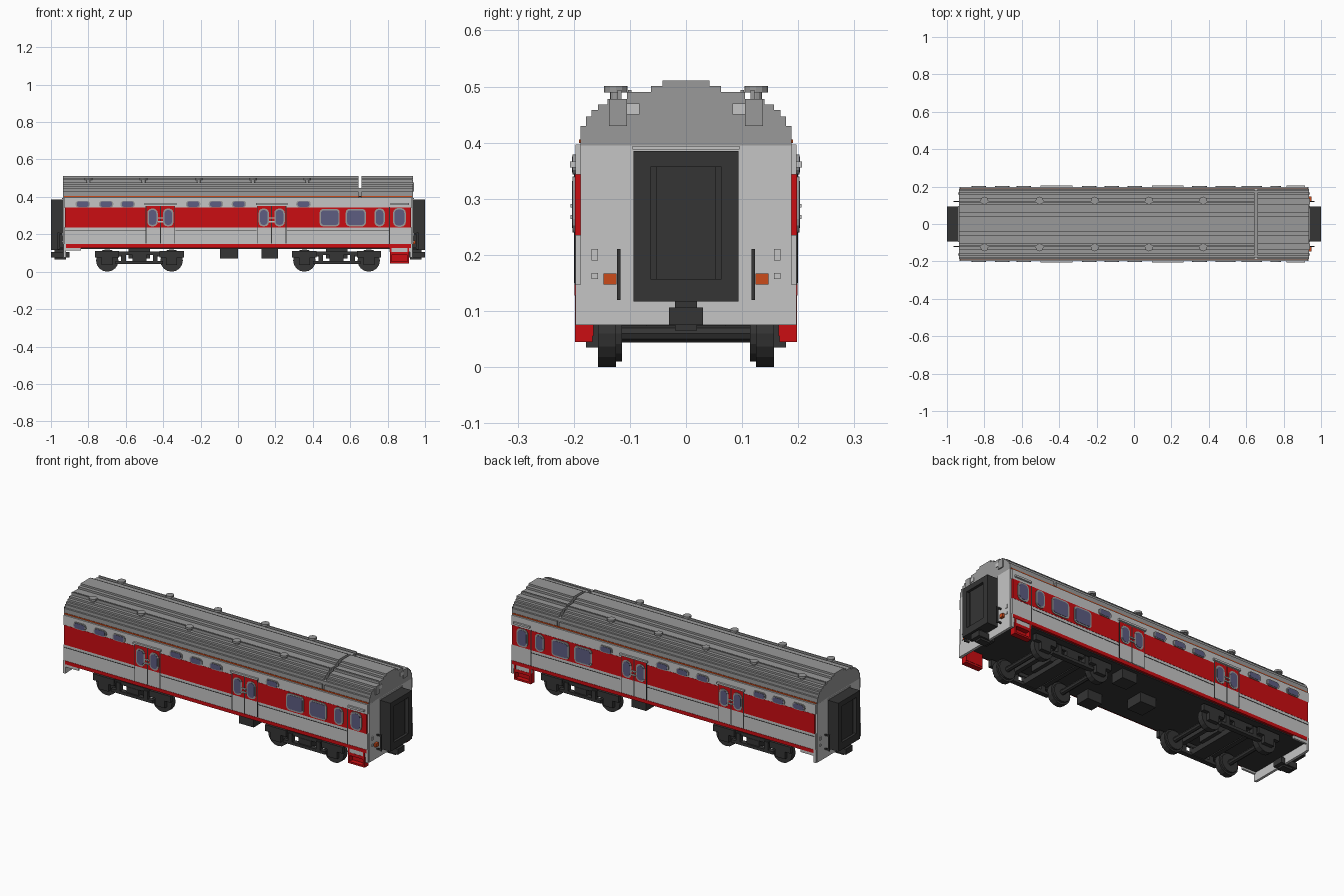
import bpy, bmesh, math
from mathutils import Matrix, Vector


def mat(name, r, g, b):
    m = bpy.data.materials.new(name)
    m.diffuse_color = (r, g, b, 1)
    return m


LIGHT = mat("light_grey", 0.56, 0.56, 0.56)
ROOF = mat("roof_grey", 0.32, 0.32, 0.32)
RED = mat("red", 0.60, 0.004, 0.006)
DARK = mat("charcoal", 0.035, 0.035, 0.035)
GLASS = mat("window_glass", 0.11, 0.11, 0.22)
ORANGE = mat("orange", 0.60, 0.07, 0.01)


def finish(name, bm, material):
    bmesh.ops.recalc_face_normals(bm, faces=bm.faces)
    me = bpy.data.meshes.new(name)
    bm.to_mesh(me)
    bm.free()
    me.materials.append(material)
    ob = bpy.data.objects.new(name, me)
    bpy.context.collection.objects.link(ob)
    return ob


def boxes(name, material, items, mx=False, my=False):
    """Boxes given as (x0, x1, y0, y1, z0, z1), optionally mirrored in x and y."""
    bm = bmesh.new()
    for x0, x1, y0, y1, z0, z1 in items:
        for sx in ((1, -1) if mx else (1,)):
            for sy in ((1, -1) if my else (1,)):
                c = Vector((sx * (x0 + x1) / 2, sy * (y0 + y1) / 2, (z0 + z1) / 2))
                size = Matrix.Diagonal((x1 - x0, y1 - y0, z1 - z0, 1))
                bmesh.ops.create_cube(bm, size=1, matrix=Matrix.Translation(c) @ size)
    return finish(name, bm, material)


def cylinders(name, material, items, axis, sides=16):
    """Cylinders given as (centre, radius, length) along y or z."""
    bm = bmesh.new()
    rot = Matrix.Rotation(math.pi / 2, 4, 'X') if axis == 'Y' else Matrix()
    for c, r, length in items:
        bmesh.ops.create_cone(bm, cap_ends=True, segments=sides, radius1=r, radius2=r,
                              depth=length, matrix=Matrix.Translation(c) @ rot)
    return finish(name, bm, material)


def prism(bm, pts, direction):
    face = bm.faces.new([bm.verts.new(p) for p in pts])
    out = bmesh.ops.extrude_face_region(bm, geom=[face])
    verts = [v for v in out['geom'] if isinstance(v, bmesh.types.BMVert)]
    bmesh.ops.translate(bm, verts=verts, vec=direction)


def round_plates(name, material, items, y, t):
    """Rounded side plates (x, z, width, height, radius) on both sides."""
    bm = bmesh.new()
    for x, z, w, h, r in items:
        for s in (1, -1):
            pts = []
            for q, (a, b) in enumerate(((1, 1), (-1, 1), (-1, -1), (1, -1))):
                for k in range(4):
                    ang = math.pi / 2 * (q + k / 3)
                    pts.append((x + a * (w / 2 - r) + r * math.cos(ang), s * y,
                                z + b * (h / 2 - r) + r * math.sin(ang)))
            prism(bm, pts, Vector((0, s * t, 0)))
    return finish(name, bm, material)


# Stepped roof, split by a narrow cross slot
steps = [(0.188, 0.43), (0.178, 0.447), (0.168, 0.458), (0.157, 0.468),
         (0.140, 0.478), (0.105, 0.490), (0.062, 0.501), (0.042, 0.511)]
half = [(0.188, 0.395)]
for i, (y, z) in enumerate(steps):
    half.append((y, z))
    if i + 1 < len(steps):
        half.append((steps[i + 1][0], z))
outline = half + [(-y, z) for y, z in reversed(half)]
for name, x0, x1 in (("main_roof", -0.936, 0.645), ("end_roof", 0.66, 0.936)):
    bm = bmesh.new()
    prism(bm, [(x0, y, z) for y, z in outline], Vector((x1 - x0, 0, 0)))
    finish(name, bm, ROOF)
boxes("roof_slot_floor", ROOF, [(0.64, 0.665, -0.178, 0.178, 0.395, 0.447)])
boxes("roof_ribs", ROOF, [(-0.936, 0.645, 0.115, 0.122, 0.47, 0.494),
                          (0.66, 0.93, 0.097, 0.103, 0.47, 0.494)], my=True)
boxes("roof_end_plates", LIGHT, [(0.93, 0.939, 0.083, 0.105, 0.45, 0.47)], my=True)
boxes("roof_end_brackets", ROOF, [(0.93, 0.942, 0.105, 0.137, 0.43, 0.478)], my=True)

# Roof vents
vents = [(x, s * 0.125) for x in (-0.8, -0.505, -0.21, 0.08, 0.37) for s in (1, -1)]
cylinders("vent_stems", ROOF, [((x, y, 0.482), 0.010, 0.03) for x, y in vents], 'Z', 12)
cylinders("vent_caps", ROOF, [((x, y, 0.495), 0.021, 0.011) for x, y in vents], 'Z', 12)

# Body core, end walls and underfloor
boxes("body_core", LIGHT, [(-0.93, 0.93, -0.188, 0.188, 0.14, 0.397)])
boxes("end_walls", LIGHT, [(0.922, 0.936, -0.188, 0.188, 0.075, 0.40)], mx=True)
boxes("end_wall_trim", LIGHT, [(0.93, 0.94, -0.095, 0.095, 0.388, 0.394)], mx=True)
boxes("end_wall_plates", LIGHT, [(0.93, 0.94, 0.157, 0.168, 0.19, 0.21),
                                 (0.93, 0.94, 0.157, 0.168, 0.157, 0.168)], mx=True, my=True)
boxes("underfloor", DARK, [(-0.922, 0.922, -0.187, 0.187, 0.122, 0.14)])

# Side walls in horizontal colour bands
boxes("upper_side_band", LIGHT, [(-0.93, 0.93, 0.186, 0.197, 0.343, 0.397)], my=True)
boxes("red_window_band", RED, [(-0.926, 0.926, 0.186, 0.198, 0.235, 0.343)], my=True)
boxes("lower_side_band", LIGHT, [(-0.93, 0.93, 0.186, 0.197, 0.147, 0.235),
                                 (-0.93, -0.84, 0.186, 0.197, 0.112, 0.147),
                                 (0.81, 0.93, 0.186, 0.197, 0.105, 0.128),
                                 (-0.934, -0.92, 0.18, 0.197, 0.075, 0.147),
                                 (0.92, 0.934, 0.18, 0.197, 0.075, 0.147)], my=True)
boxes("red_base_stripe", RED, [(-0.92, 0.926, 0.186, 0.199, 0.128, 0.147)], my=True)
boxes("eaves_line", ORANGE, [(-0.93, 0.93, 0.186, 0.1905, 0.399, 0.406)], my=True)
boxes("side_seam", DARK, [(-0.926, -0.495, 0.19, 0.1985, 0.218, 0.221),
                          (-0.335, 0.10, 0.19, 0.1985, 0.218, 0.221),
                          (0.262, 0.81, 0.19, 0.1985, 0.218, 0.221),
                          (0.808, 0.813, 0.19, 0.1985, 0.13, 0.345)], my=True)

# Sliding double doors with centre gaps, rails and handles
doors, door_low, gaps, rails, handles = [], [], [], [], []
for c in (-0.415, 0.18):
    for s in (1, -1):
        x0, x1 = sorted((c + s * 0.003, c + s * 0.075))
        doors.append((x0, x1, 0.19, 0.2, 0.235, 0.352))
        door_low.append((x0, x1, 0.19, 0.2, 0.15, 0.235))
        xe = c + s * 0.077
        gaps.append((xe - 0.002, xe + 0.002, 0.19, 0.2, 0.15, 0.352))
    gaps.append((c - 0.003, c + 0.003, 0.19, 0.199, 0.15, 0.352))
    rails.append((c - 0.085, c + 0.085, 0.19, 0.207, 0.356, 0.366))
    handles.append((c - 0.014, c + 0.014, 0.19, 0.206, 0.264, 0.271))
    handles.append((c - 0.014, c + 0.014, 0.19, 0.206, 0.284, 0.291))
rails.append((0.815, 0.915, 0.19, 0.207, 0.356, 0.366))
boxes("door_leaves", RED, doors, my=True)
boxes("door_lower_panels", LIGHT, door_low, my=True)
boxes("door_gaps", DARK, gaps, my=True)
boxes("door_rails", LIGHT, rails, my=True)
boxes("door_handles", LIGHT, handles, my=True)

# Windows: frame plates with glass set on top
small = [(x, 0.361, 0.078, 0.036, 0.016)
         for x in (-0.83, -0.705, -0.59, -0.24, -0.118, 0.005, 0.35)]
tall = [(x, 0.29, 0.056, 0.096, 0.024) for x in (-0.457, -0.373, 0.138, 0.222, 0.757)]
wide = [(x, 0.289, 0.108, 0.094, 0.02) for x in (0.49, 0.63)]
cab = [(0.863, 0.29, 0.068, 0.1, 0.024)]
wins = small + tall + wide + cab
round_plates("window_frames", ROOF, wins, 0.196, 0.006)
round_plates("window_panes", GLASS,
             [(x, z, w - 0.016, h - (0.008 if h < 0.05 else 0.016), r - 0.006)
              for x, z, w, h, r in wins], 0.197, 0.0065)

# Red entry steps below the end door
boxes("entry_steps", RED, [(0.812, 0.822, 0.167, 0.198, 0.045, 0.128),
                           (0.905, 0.915, 0.167, 0.198, 0.045, 0.128),
                           (0.812, 0.915, 0.167, 0.198, 0.045, 0.055),
                           (0.812, 0.915, 0.167, 0.198, 0.088, 0.105),
                           (0.812, 0.915, 0.165, 0.172, 0.055, 0.128)], my=True)

# Gangways with a recessed door, and couplers
boxes("gangway_frame", DARK, [(0.936, 1.0, -0.094, -0.063, 0.117, 0.385),
                              (0.936, 1.0, 0.063, 0.094, 0.117, 0.385),
                              (0.936, 1.0, -0.063, 0.063, 0.117, 0.157),
                              (0.936, 1.0, -0.063, 0.063, 0.357, 0.385)], mx=True)
boxes("gangway_door", DARK, [(0.936, 0.98, -0.063, 0.063, 0.157, 0.357),
                             (0.975, 0.986, -0.053, 0.053, 0.157, 0.357)], mx=True)
boxes("coupler", DARK, [(0.90, 1.0, -0.03, 0.03, 0.075, 0.106),
                        (0.92, 0.98, -0.02, 0.02, 0.065, 0.118)], mx=True)

# End handrails and orange hose taps
boxes("end_handrails", DARK, [(0.955, 0.965, 0.117, 0.123, 0.12, 0.21),
                              (0.936, 0.965, 0.117, 0.123, 0.20, 0.208),
                              (0.936, 0.965, 0.117, 0.123, 0.123, 0.131)], mx=True, my=True)
boxes("hose_taps", ORANGE, [(0.936, 0.95, 0.124, 0.147, 0.147, 0.167)], my=True)

# Bogies: wheels, axles, side frames, springs and cross beams
axles = [s * (0.527 + d) for s in (1, -1) for d in (-0.172, 0.172)]
cylinders("wheels", DARK, [((x, s * 0.141, 0.06), 0.06, 0.032)
                           for x in axles for s in (1, -1)], 'Y')
cylinders("wheel_flanges", DARK, [((x, s * 0.12, 0.06), 0.05, 0.012)
                                  for x in axles for s in (1, -1)], 'Y')
cylinders("axles", DARK, [((x, 0, 0.06), 0.014, 0.32) for x in axles], 'Y', 8)
boxes("bogie_frames", DARK, [(0.29, 0.765, 0.155, 0.168, 0.088, 0.108),
                             (0.40, 0.655, 0.15, 0.176, 0.04, 0.056),
                             (0.43, 0.455, 0.15, 0.176, 0.05, 0.1),
                             (0.60, 0.625, 0.15, 0.176, 0.05, 0.1),
                             (0.49, 0.565, 0.15, 0.17, 0.06, 0.088),
                             (0.29, 0.42, 0.155, 0.178, 0.075, 0.11),
                             (0.635, 0.765, 0.155, 0.178, 0.075, 0.11),
                             (0.325, 0.385, 0.155, 0.178, 0.035, 0.08),
                             (0.67, 0.73, 0.155, 0.178, 0.035, 0.08)], mx=True, my=True)
boxes("bogie_beams", DARK, [(0.49, 0.565, -0.167, 0.167, 0.044, 0.075),
                            (0.47, 0.585, -0.07, 0.07, 0.07, 0.125),
                            (0.42, 0.445, -0.16, 0.16, 0.08, 0.1),
                            (0.61, 0.635, -0.16, 0.16, 0.08, 0.1)], mx=True)

# Equipment boxes under the floor
boxes("underfloor_boxes", DARK, [(-0.095, 0.0, -0.05, 0.05, 0.07, 0.125),
                                 (0.125, 0.215, 0.09, 0.17, 0.07, 0.125),
                                 (0.125, 0.215, -0.17, -0.09, 0.07, 0.125)])
